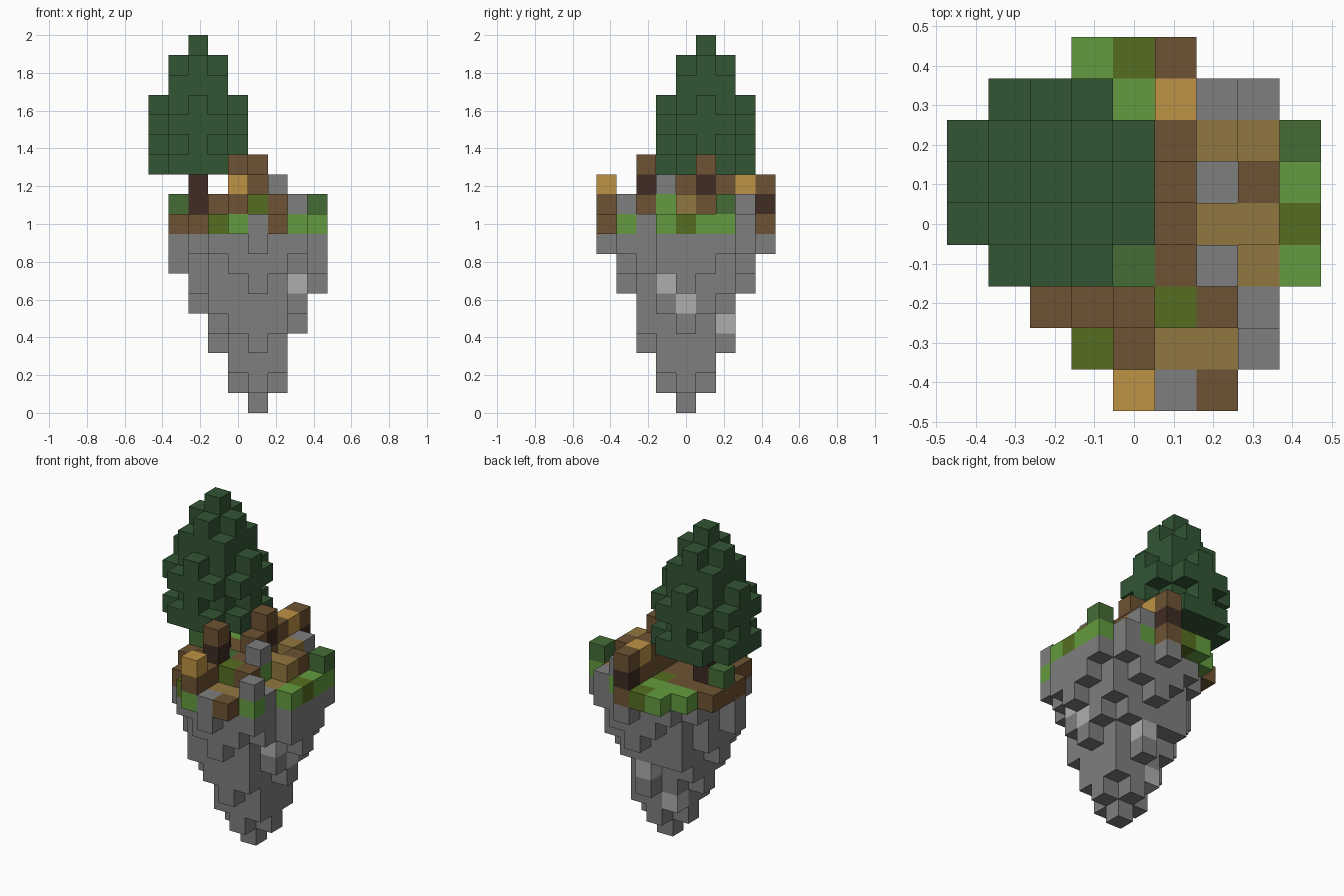
import bpy, bmesh
from mathutils import Vector

if "Cube" in bpy.data.objects:
    bpy.data.objects.remove(bpy.data.objects["Cube"], do_unlink=True)

UNIT = 2 / 19          # edge of one block
PALETTE = {
    "R": ("stone grey", (.209, .209, .209)),
    "S": ("pale stone", (.42, .42, .42)),
    "B": ("soil brown", (.153, .086, .033)),
    "D": ("dark bark", (.05, .025, .017)),
    "T": ("tan wood", (.52, .29, .058)),
    "O": ("ochre path", (.285, .187, .05)),
    "V": ("olive moss", (.09, .158, .014)),
    "G": ("light grass", (.127, .33, .05)),
    "M": ("bush green", (.06, .15, .037)),
    "F": ("foliage green", (.032, .09, .034)),
}
MATERIALS = {}
for key, (name, rgb) in PALETTE.items():
    mat = bpy.data.materials.new(name)
    mat.use_nodes = True
    mat.diffuse_color = (*rgb, 1)
    mat.node_tree.nodes["Principled BSDF"].inputs["Base Color"].default_value = (*rgb, 1)
    MATERIALS[key] = mat


def layer(rows, k):
    """Read a plan of one layer, front row first, into blocks."""
    return {(i, j, k): c for j, row in enumerate(rows.split())
            for i, c in enumerate(row) if c != "."}


# Rock: each column hangs down to the level written in the plan
depth_plan = """
....989.. ...87678. ..854347. ..6421257 .75310146
.96421257 .98553568 ..987678. ...998..."""
rock = {}
for (i, j, _), c in layer(depth_plan, 0).items():
    for k in range(int(c), 9):
        rock[i, j, k] = "R"
for cell in [(7, 3, 6), (7, 4, 5), (5, 6, 4), (4, 5, 2)]:
    rock[cell] = "S"

# Ground cover
ground = layer("""
....GRB.. ...VBOOG. ..BBBBBR. ..BBBBBOG .BBBBBBBV
.BBBBBRBG .BBBVBBOG ..GGGBGR. ...GVB...""", 9)

# Raised blocks, walls and posts
raised = layer("""
....B.... ....B..R. ...BBVB.. ....MBG.. .....BOO.
.M...B.B. .....BO.M .....BR.. .....D...""", 10)
raised |= layer("""
....T.... ......... ....D.... ......R.. .....B...
.....D... .....B... .....T... .....B...""", 11)
raised |= {(4, 2, 12): "B", (5, 5, 12): "B"}

# Tree: foliage alternates full and diamond layers around the trunk
TI, TJ = 2, 5
trunk = {(TI, TJ, k): "D" for k in (10, 11)}
foliage = {}
reach = {12: (2, 3), 13: (2, 2), 14: (2, 3), 15: (2, 2),
         16: (1, 2), 17: (1, 1), 18: (0, 0)}
for k, (side, total) in reach.items():
    for a in range(-side, side + 1):
        for b in range(-side, side + 1):
            if abs(a) + abs(b) <= total:
                foliage[TI + a, TJ + b, k] = "F"

parts = {"rock_base": rock, "ground_cover": ground, "raised_blocks": raised,
         "tree_trunk": trunk, "tree_foliage": foliage}
filled = set().union(*parts.values())


def build(name, cells):
    """Make one mesh from the exposed faces of a part's blocks."""
    bm = bmesh.new()
    slots = sorted(set(cells.values()))
    for cell, colour in cells.items():
        centre = Vector((cell[0] - 4, cell[1] - 4, cell[2] + .5))
        for axis in range(3):
            for sign in (-1, 1):
                n = Vector((0, 0, 0))
                n[axis] = sign
                if tuple(int(c + d) for c, d in zip(cell, n)) in filled:
                    continue
                u = Vector((0, 0, 0))
                u[(axis + 1) % 3] = 1
                v = n.cross(u)
                corners = [(n + u * a + v * b) / 2 for a, b in
                           ((-1, -1), (1, -1), (1, 1), (-1, 1))]
                face = bm.faces.new([bm.verts.new((centre + c) * UNIT) for c in corners])
                face.material_index = slots.index(colour)
    bmesh.ops.remove_doubles(bm, verts=bm.verts[:], dist=UNIT / 100)
    mesh = bpy.data.meshes.new(name)
    bm.to_mesh(mesh)
    bm.free()
    for key in slots:
        mesh.materials.append(MATERIALS[key])
    bpy.context.collection.objects.link(bpy.data.objects.new(name, mesh))


for part, cells in parts.items():
    build(part, cells)
